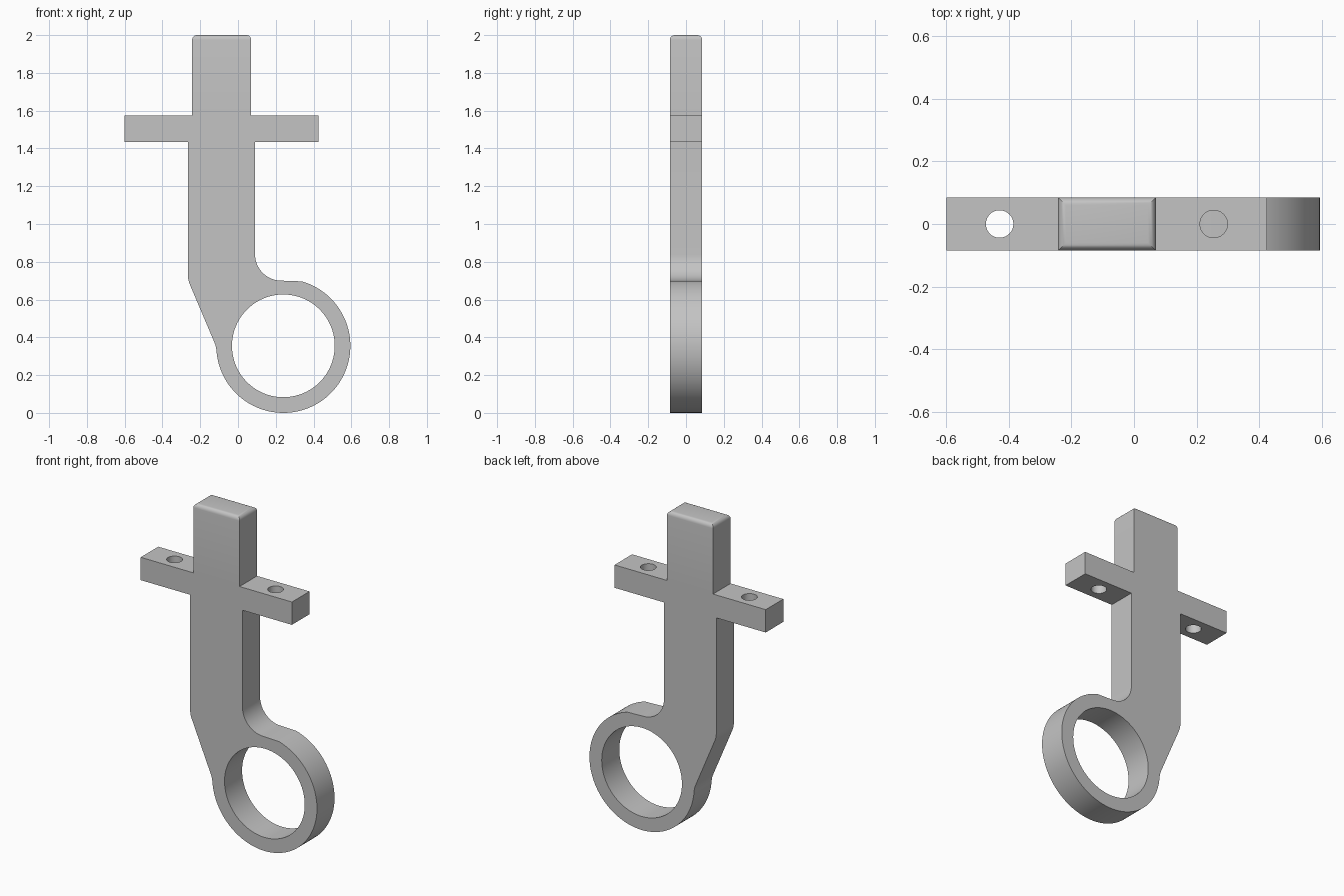
import bpy, bmesh
from math import cos, sin, radians, pi

if "Cube" in bpy.data.objects:
    bpy.data.objects.remove(bpy.data.objects["Cube"])

HALF = 0.085                       # half thickness of the plate
RING_X, RING_Z, RING_R, BORE_R = 0.24, 0.355, 0.355, 0.272

grey = bpy.data.materials.new("plain grey")
grey.use_nodes = True
colour = (0.55, 0.55, 0.55, 1)
grey.diffuse_color = colour
grey.node_tree.nodes["Principled BSDF"].inputs["Base Color"].default_value = colour


def arc(cx, cz, r, start, end, steps):
    """Points along an arc, angles in degrees."""
    angles = [radians(start + (end - start) * i / steps) for i in range(steps + 1)]
    return [(cx + r * cos(a), cz + r * sin(a)) for a in angles]


# Outline: left side down, around the ring, and up the right side
outline = [(-0.243, 2), (-0.243, 1.575), (-0.6, 1.575), (-0.6, 1.435), (-0.265, 1.435)]
outline += arc(-0.135, 0.73, 0.13, 180, 203.4, 6)             # shoulder
outline += arc(-0.244, 0.321, 0.13, 23.4, 4, 5)               # blend into ring
outline += arc(RING_X, RING_Z, RING_R, 184, 434, 72)[1:]      # ring
outline += arc(0.23, 0.84, 0.14, 270, 180, 16)                # inner fillet
outline += [(0.09, 1.435), (0.425, 1.435), (0.425, 1.575), (0.07, 1.575), (0.07, 2)]

# Extrude the outline and round the top edges
bm = bmesh.new()
face = bm.faces.new([bm.verts.new((x, -HALF, z)) for x, z in outline])
new = bmesh.ops.extrude_face_region(bm, geom=[face])["geom"]
bmesh.ops.translate(bm, vec=(0, 2 * HALF, 0),
                    verts=[v for v in new if isinstance(v, bmesh.types.BMVert)])
bmesh.ops.recalc_face_normals(bm, faces=bm.faces)
top_edges = [e for e in bm.edges if all(v.co.z > 1.99 for v in e.verts)]
bmesh.ops.bevel(bm, geom=top_edges, offset=0.025, segments=5, profile=0.5, affect='EDGES')
mesh = bpy.data.meshes.new("ring_bracket")
bm.to_mesh(mesh)
bm.free()
mesh.materials.append(grey)
bracket = bpy.data.objects.new("ring_bracket", mesh)
bpy.context.collection.objects.link(bracket)
bpy.context.view_layer.objects.active = bracket


def drill(name, radius, location, rotation, depth, sides):
    """Cut a round through hole in the bracket."""
    bpy.ops.mesh.primitive_cylinder_add(vertices=sides, radius=radius, depth=depth,
                                        location=location, rotation=rotation)
    cutter = bpy.context.object
    cutter.name = name
    cutter.hide_render = True
    cutter.data.materials.append(grey)
    mod = bracket.modifiers.new(name, 'BOOLEAN')
    mod.operation, mod.solver, mod.object = 'DIFFERENCE', 'EXACT', cutter
    bpy.context.view_layer.objects.active = bracket
    bpy.ops.object.modifier_apply(modifier=name)
    bpy.data.objects.remove(cutter)


# Ring bore and the screw holes in the two arms
drill("ring_bore", BORE_R, (RING_X, 0, RING_Z), (pi / 2, 0, 0), 0.5, 80)
for side, x in (("right", -0.43), ("left", 0.255)):
    drill(side + "_arm_hole", 0.044, (x, 0, 1.505), (0, 0, 0), 0.3, 40)

bpy.ops.object.select_all(action='DESELECT')
bracket.select_set(True)
bpy.context.view_layer.objects.active = bracket
bpy.ops.object.shade_smooth_by_angle(angle=radians(25))
